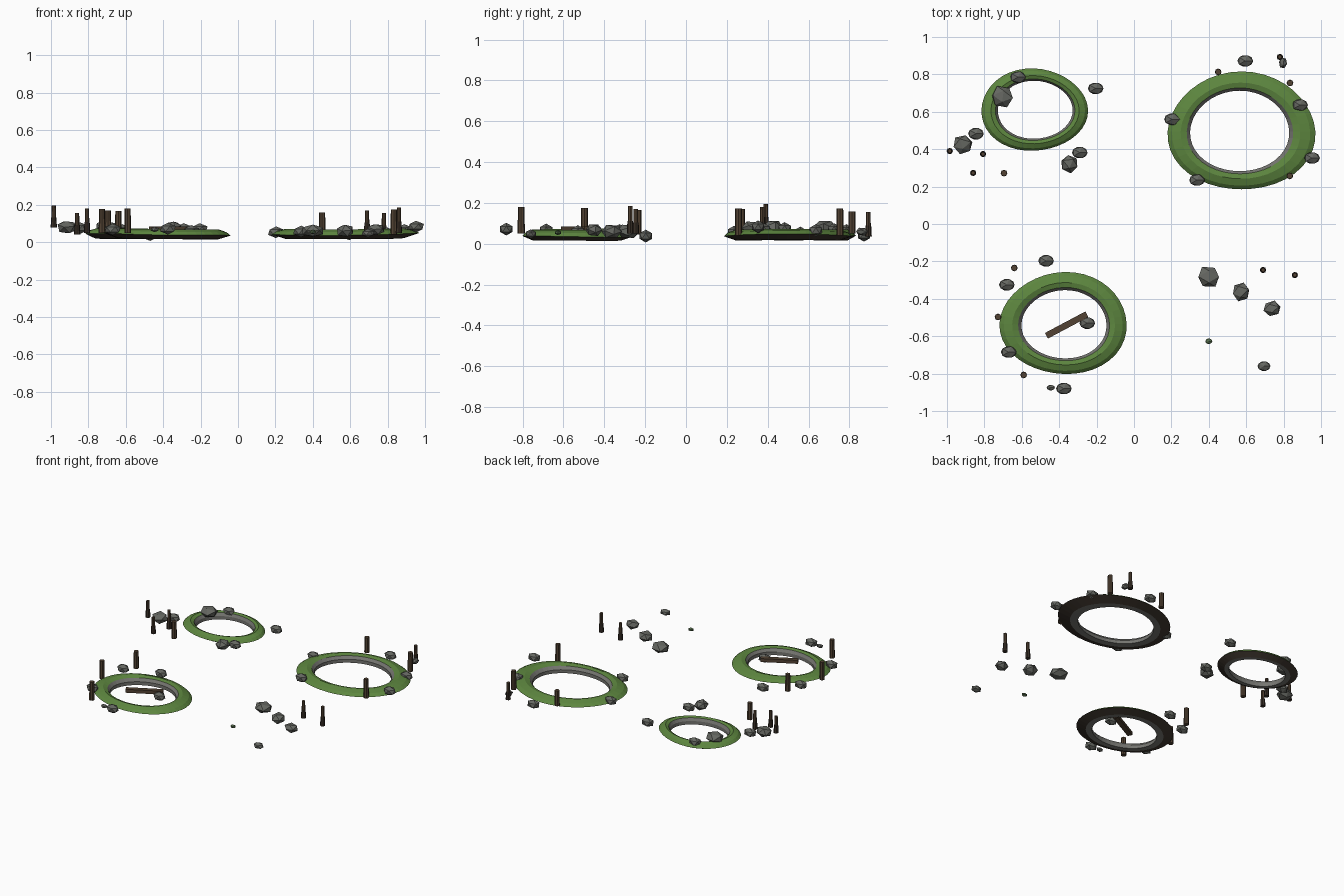
import bpy, bmesh, math, random
from mathutils import Matrix, Vector

if "Cube" in bpy.data.objects:
    bpy.data.objects.remove(bpy.data.objects["Cube"])

random.seed(4)

def material(name, rgb):
    m = bpy.data.materials.new(name)
    m.diffuse_color = (*rgb, 1)
    m.use_nodes = True
    m.node_tree.nodes["Principled BSDF"].inputs["Base Color"].default_value = m.diffuse_color
    return m

GRASS = material("grass", (0.11, 0.24, 0.05))
SOIL = material("soil", (0.05, 0.038, 0.028))
STONE = material("stone", (0.18, 0.18, 0.165))
ROCK = material("rock", (0.13, 0.135, 0.12))
MOSS = material("moss", (0.09, 0.15, 0.07))
WOOD = material("wood", (0.085, 0.055, 0.033))
BARK = material("bark", (0.04, 0.028, 0.02))

def finish(name, bm, mats):
    bmesh.ops.recalc_face_normals(bm, faces=bm.faces[:])
    me = bpy.data.meshes.new(name)
    bm.to_mesh(me)
    bm.free()
    for m in mats:
        me.materials.append(m)
    ob = bpy.data.objects.new(name, me)
    bpy.context.collection.objects.link(ob)
    return ob

# Ring bank cross-section: (0 = hole edge .. 1 = outer edge, z, material of next strip)
PROFILE = [(0.0, 0.042, 2), (0.15, 0.062, 0), (0.42, 0.070, 0), (0.8, 0.058, 0),
           (1.0, 0.041, 1), (0.4, 0.018, 2), (0.0, 0.018, 2)]

def ring(name, outer, inner, tilt, wobble, n=40):
    """outer / inner = (x min, x max, y min, y max)"""
    def point(box, a, k):
        x0, x1, y0, y1 = box
        r = 1 + k * math.cos(3 * a + wobble)
        return Vector(((x0 + x1) / 2 + (x1 - x0) / 2 * math.cos(a) * r,
                       (y0 + y1) / 2 + (y1 - y0) / 2 * math.sin(a) * r, 0))
    bm = bmesh.new()
    loops = []
    for i in range(n):
        a = math.tau * i / n
        p, q = point(inner, a, 0.012), point(outer, a, 0.018)
        loop = []
        for t, z, _ in PROFILE:
            v = p.lerp(q, t)
            v.z = z + t * tilt * math.cos(a) + t * 0.004 * math.sin(2 * a + wobble)
            loop.append(bm.verts.new(v))
        loops.append(loop)
    m = len(PROFILE)
    for i in range(n):
        a, b = loops[i], loops[(i + 1) % n]
        for j in range(m):
            k = (j + 1) % m
            f = bm.faces.new((a[j], b[j], b[k], a[k]))
            f.material_index = PROFILE[j][2]
    finish(name, bm, (GRASS, SOIL, STONE))

ring("back_left_bank", (-0.82, -0.25, 0.39, 0.83), (-0.73, -0.33, 0.455, 0.765), -0.002, 0.5)
ring("back_right_bank", (0.18, 0.97, 0.18, 0.81), (0.30, 0.83, 0.28, 0.71), 0.004, 1.6)
ring("front_left_bank", (-0.715, -0.035, -0.805, -0.26), (-0.60, -0.145, -0.72, -0.355), -0.009, 2.4)

# Rocks: x, y, z, half sizes, turned at random or level
LEVEL = (0.045, 0.034, 0.030)
ROCKS = [
    (-0.62, 0.785, 0.065, LEVEL, 0), (-0.705, 0.68, 0.08, (0.058, 0.056, 0.036), 1),
    (-0.205, 0.725, 0.07, LEVEL, 0), (-0.845, 0.483, 0.075, LEVEL, 0),
    (-0.915, 0.425, 0.08, (0.05, 0.05, 0.035), 1), (-0.29, 0.382, 0.07, LEVEL, 0),
    (-0.345, 0.322, 0.078, (0.046, 0.046, 0.032), 1), (0.595, 0.872, 0.042, LEVEL, 0),
    (0.797, 0.862, 0.06, (0.022, 0.03, 0.02), 1), (0.888, 0.636, 0.065, LEVEL, 0),
    (0.203, 0.56, 0.053, LEVEL, 0), (0.952, 0.353, 0.083, LEVEL, 0),
    (0.337, 0.235, 0.057, LEVEL, 0), (-0.47, -0.197, 0.038, LEVEL, 0),
    (-0.68, -0.325, 0.065, LEVEL, 0), (-0.25, -0.53, 0.06, LEVEL, 0),
    (-0.67, -0.685, 0.068, LEVEL, 0), (-0.375, -0.88, 0.072, LEVEL, 0),
    (-0.445, -0.875, 0.068, (0.024, 0.016, 0.014), 0), (0.40, -0.283, 0.06, (0.06, 0.056, 0.034), 1),
    (0.572, -0.363, 0.06, (0.048, 0.05, 0.033), 1), (0.738, -0.453, 0.068, (0.045, 0.04, 0.03), 1),
    (0.695, -0.76, 0.048, (0.037, 0.028, 0.022), 0), (0.40, -0.627, 0.055, (0.02, 0.016, 0.012), 0),
]
for i, (x, y, z, s, turned) in enumerate(ROCKS):
    bm = bmesh.new()
    bmesh.ops.create_icosphere(bm, subdivisions=1, radius=1.04)
    if turned:
        bmesh.ops.rotate(bm, verts=bm.verts[:], matrix=Matrix.Rotation(0.5, 3, "X")
                         @ Matrix.Rotation(random.uniform(0, 6), 3, "Z"))
        for v in bm.verts:
            v.co *= random.uniform(0.95, 1.1)
    bmesh.ops.scale(bm, verts=bm.verts[:], vec=s)
    bmesh.ops.translate(bm, verts=bm.verts[:], vec=(x, y, z))
    finish(f"rock_{i + 1}", bm, [MOSS if i == len(ROCKS) - 1 else ROCK])

def cone(bm, x, y, z0, z1, r0, r1, mat):
    before = set(bm.faces)
    bmesh.ops.create_cone(bm, cap_ends=True, segments=8, radius1=r0, radius2=r1,
                          depth=z1 - z0, matrix=Matrix.Translation((x, y, (z0 + z1) / 2)))
    for f in set(bm.faces) - before:
        f.material_index = mat

# Straight posts standing on the banks
POSTS = [(-0.695, 0.272, 0.05, 0.17), (0.45, 0.813, 0.05, 0.158), (0.834, 0.754, 0.04, 0.174),
         (0.833, 0.257, 0.04, 0.174), (-0.64, -0.235, 0.045, 0.166),
         (-0.727, -0.497, 0.05, 0.176), (-0.59, -0.807, 0.05, 0.18)]
for i, (x, y, z0, z1) in enumerate(POSTS):
    bm = bmesh.new()
    cone(bm, x, y, z0, z1, 0.018, 0.016, 0)
    finish(f"post_{i + 1}", bm, [WOOD])

# Stepped stumps: wide dark base, thinner top
STUMPS = [(-0.985, 0.39, 0.078, 0.195), (-0.807, 0.374, 0.05, 0.18), (-0.86, 0.273, 0.04, 0.156),
          (0.78, 0.893, 0.035, 0.156), (0.69, -0.246, 0.05, 0.17), (0.86, -0.273, 0.05, 0.186)]
for i, (x, y, z0, z1) in enumerate(STUMPS):
    bm = bmesh.new()
    mid = z0 + 0.45 * (z1 - z0)
    cone(bm, x, y, z0, mid, 0.017, 0.014, 1)
    cone(bm, x, y, mid, z1, 0.012, 0.011, 0)
    finish(f"stump_{i + 1}", bm, [WOOD, BARK])

# Plank lying across the front left hole
bm = bmesh.new()
bmesh.ops.create_cube(bm, size=1, matrix=Matrix.Translation((-0.36, -0.54, 0.072))
                      @ Matrix.Rotation(math.radians(28), 4, "Z")
                      @ Matrix.Diagonal((0.245, 0.034, 0.024, 1)))
finish("plank", bm, [WOOD])
